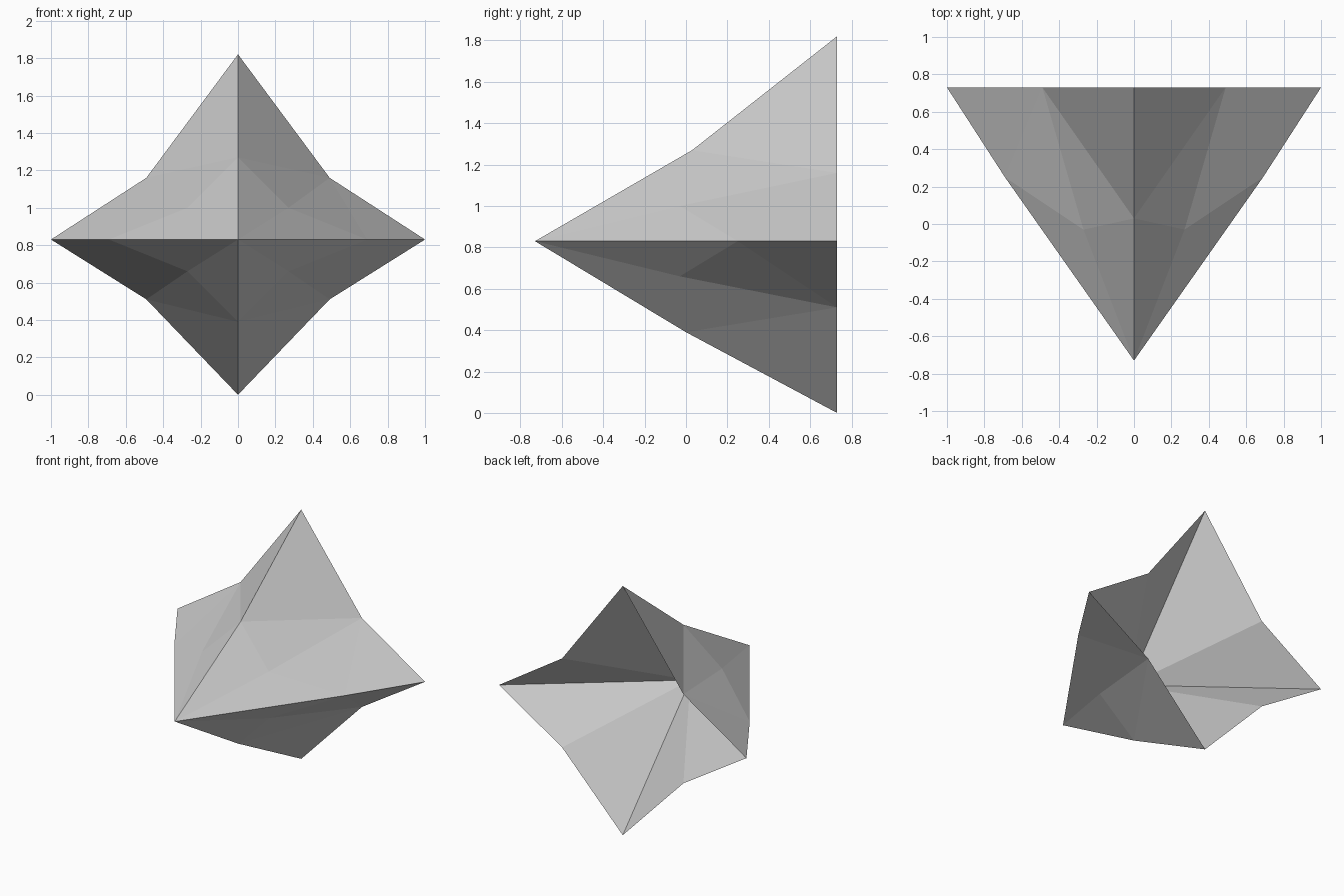
import bpy, bmesh

if "Cube" in bpy.data.objects:
    bpy.data.objects.remove(bpy.data.objects["Cube"])

# Half-profile rings (x, y, z), ordered top -> right -> bottom
RIM = [(0, .73, 1.82), (.49, .73, 1.16), (1, .73, .83), (.49, .73, .51), (0, .73, 0)]
MID = [(0, .03, 1.27), (.27, -.03, 1.0), (.69, .25, .83), (.27, -.03, .66), (0, 0, .39)]
NOSE = (0, -.73, .83)
HOLLOW = (0, -.05, .835)


def full_ring(bm, half):
    """Mirror a half ring across x = 0 into a closed eight-point star."""
    pts = half + [(-x, y, z) for x, y, z in half[-2:0:-1]]
    return [bm.verts.new(p) for p in pts]


bm = bmesh.new()
rim, mid = full_ring(bm, RIM), full_ring(bm, MID)
nose, hollow = bm.verts.new(NOSE), bm.verts.new(HOLLOW)

for i in range(8):
    j = (i + 1) % 8
    # front cone of the star
    bm.faces.new((nose, mid[i], mid[j]))
    # flaring points: split along the notch so both halves mirror
    tip, notch = (i, j) if i % 2 == 0 else (j, i)
    bm.faces.new((mid[tip], rim[tip], rim[notch]))
    bm.faces.new((mid[tip], rim[notch], mid[notch]))
    # hollow back
    bm.faces.new((hollow, rim[j], rim[i]))

bmesh.ops.recalc_face_normals(bm, faces=bm.faces)
mesh = bpy.data.meshes.new("star_shell")
bm.to_mesh(mesh)
bm.free()
bpy.context.collection.objects.link(bpy.data.objects.new("star_shell", mesh))
